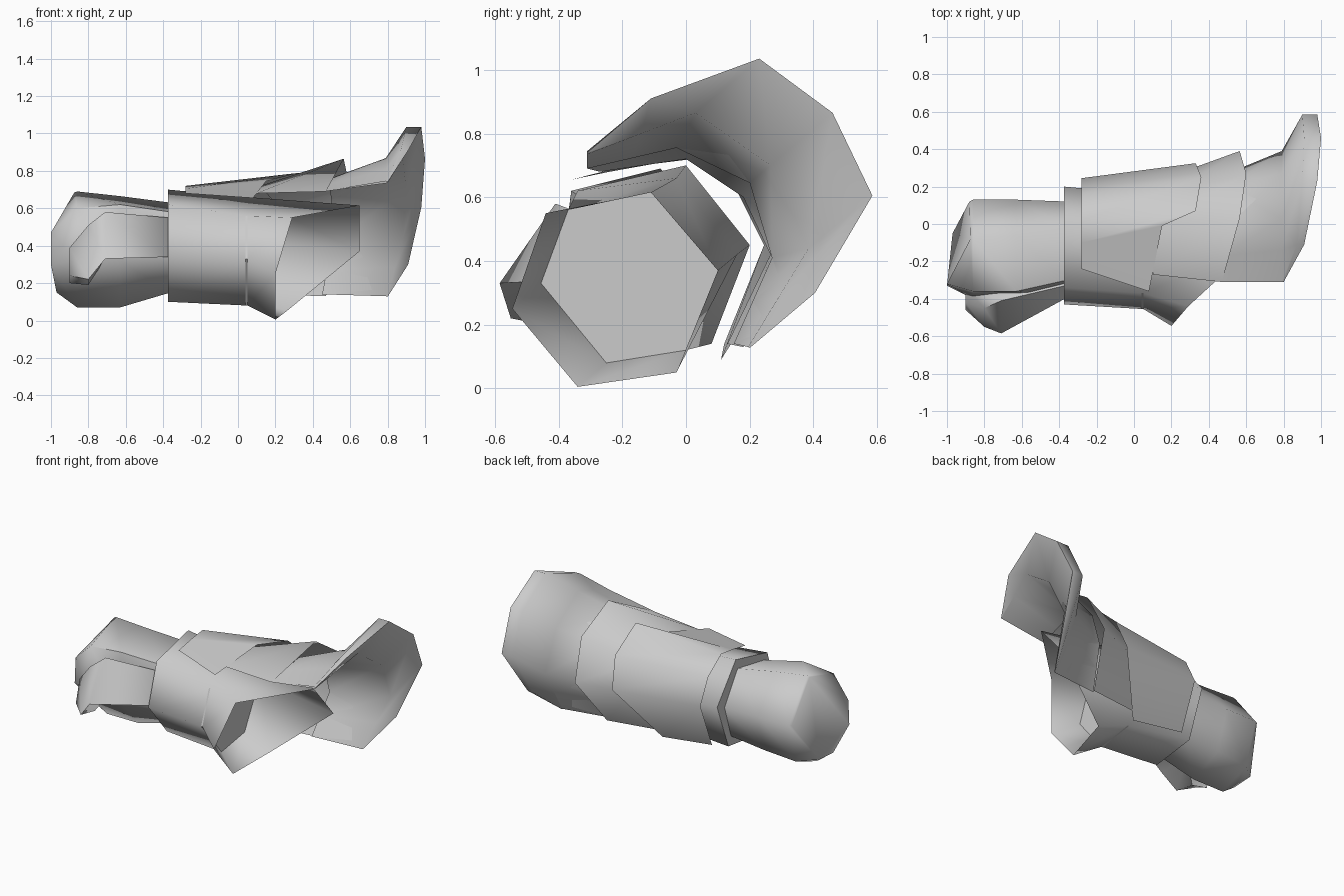
import bpy, math

grey = bpy.data.materials.new("plain_grey")
grey.diffuse_color = (0.6, 0.6, 0.6, 1)


def loft(name, rings, closed=True, caps=(), angle=75):
    """Skin rings of (x, y, z) points; closed rings make tubes, open ones plates.
    caps lists the indices of rings to fill."""
    n = len(rings[0])
    verts = [p for r in rings for p in r]
    faces = []
    for k in range(len(rings) - 1):
        for i in range(n if closed else n - 1):
            j = (i + 1) % n
            faces.append((k * n + i, k * n + j, (k + 1) * n + j, (k + 1) * n + i))
    for k in caps:
        faces.append(tuple(range(k * n, k * n + n)))
    me = bpy.data.meshes.new(name)
    me.from_pydata(verts, [], faces)
    me.materials.append(grey)
    ob = bpy.data.objects.new(name, me)
    bpy.context.collection.objects.link(ob)
    bpy.ops.object.select_all(action='DESELECT')
    ob.select_set(True)
    bpy.context.view_layer.objects.active = ob
    bpy.ops.object.mode_set(mode='EDIT')
    bpy.ops.mesh.select_all(action='SELECT')
    bpy.ops.mesh.normals_make_consistent(inside=False)
    bpy.ops.object.mode_set(mode='OBJECT')
    bpy.ops.object.shade_smooth_by_angle(angle=math.radians(angle))
    return ob


def at(x, pts):
    return [(x, y, z) for y, z in pts]


def arc7(r):
    """Split the first and last spans of a five point arc."""
    mid = lambda a, b: tuple((p + q) / 2 for p, q in zip(a, b))
    return [r[0], mid(r[0], r[1]), r[1], r[2], r[3], mid(r[3], r[4]), r[4]]


# fist with a slanted flat end
loft("fist", [
    at(-0.36, [(-.30, .58), (-.02, .63), (.12, .42), (.05, .20), (-.20, .15), (-.39, .35)]),
    at(-0.63, [(-.36, .62), (-.06, .665), (.13, .43), (.05, .17), (-.18, .07), (-.40, .32)]),
    at(-0.86, [(-.36, .60), (-.08, .69), (.13, .43), (.04, .15), (-.18, .07), (-.40, .32)]),
    [(-1, -.32, .47), (-.875, -.08, .685), (-.88, .12, .43),
     (-.97, -.05, .16), (-.97, -.20, .15), (-1, -.33, .30)],
], caps=(0, 3), angle=65)

# thumb folded along the front of the fist, tip hooked down
loft("thumb", [
    at(-0.37, [(-.40, .34), (-.33, .55), (-.25, .50), (-.25, .34)]),
    at(-0.71, [(-.585, .33), (-.41, .58), (-.30, .50), (-.34, .33)]),
    at(-0.80, [(-.55, .22), (-.45, .51), (-.34, .45), (-.40, .19)]),
    at(-0.90, [(-.46, .24), (-.42, .39), (-.34, .36), (-.38, .20)]),
], caps=(0, 3))

# six-sided cuff with a slanted mouth and a recessed floor
loft("forearm_cuff", [
    at(-0.375, [(-.34, .62), (0, .70), (.20, .45), (.08, .14), (-.23, .10), (-.43, .34)]),
    at(0.05, [(-.37, .56), (-.03, .66), (.16, .42), (.0, .12), (-.25, .08), (-.455, .33)]),
    [(.29, -.44, .55), (.65, -.11, .615), (.65, .10, .37),
     (.26, -.03, .05), (.20, -.34, .005), (.20, -.545, .25)],
], caps=(0,), angle=70)
loft("cuff_floor", [
    at(0.04, [(-.37, .56), (-.03, .66), (.16, .42), (.0, .12), (-.25, .08), (-.455, .33)]),
    at(0.05, [(-.37, .56), (-.03, .66), (.16, .42), (.0, .12), (-.25, .08), (-.455, .33)]),
], caps=(1,), angle=30)

# overlapping plates wrapping the top and back
loft("wrist_plate", [
    at(-0.28, [(-.24, .68), (-.10, .705), (.02, .72), (.16, .62), (.245, .45), (.12, .14)]),
    [(.08, -.36, .655), (.15, -.01, .745), (.33, .07, .79),
     (.36, .25, .63), (.33, .325, .43), (.10, .11, .09)],
], closed=False)
loft("middle_plate", [
    [(.10, -.27, .68), (.12, .0, .72), (.22, .18, .60), (.22, .265, .42), (.12, .13, .14)],
    [(.47, -.31, .69), (.565, .03, .865), (.60, .27, .70), (.565, .39, .44), (.47, .18, .13)],
], closed=False)

# elbow guard: sleeve, outward flare, rolled lip and inner face
sleeve = [(.46, -.31, .69), (.48, -.03, .755), (.50, .20, .645), (.50, .27, .41), (.45, .15, .14)]
waist = [(.79, -.31, .745), (.79, .03, .868), (.79, .27, .71), (.79, .39, .44), (.79, .20, .13)]
lip = [(.80, -.31, .74), (.91, -.11, .91), (.98, .23, 1.035), (1.0, .46, .865),
       (.98, .585, .605), (.91, .405, .30), (.80, .20, .127)]
back = [(x - d, y, z) for (x, y, z), d in zip(lip, (.0, .04, .08, .09, .08, .04, .0))]
inner = [(.80, -.31, .735), (.88, .03, .865), (.90, .265, .70), (.88, .385, .44), (.80, .195, .13)]
loft("elbow_guard", [arc7(sleeve), arc7(waist), back, lip, arc7(inner), arc7(sleeve)],
     closed=False, angle=70)
